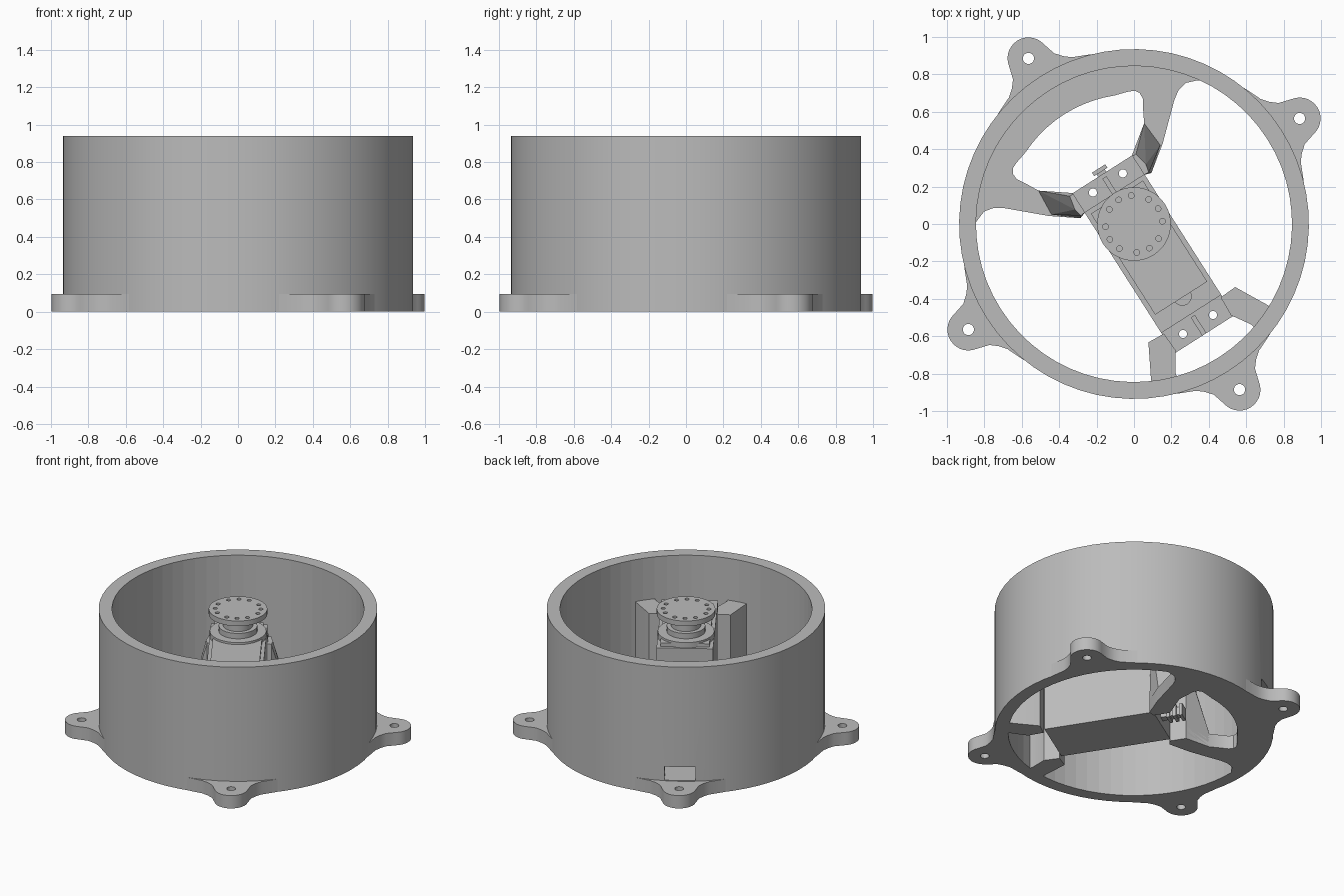
import bpy, bmesh, math
from mathutils import Matrix, Vector

cube = bpy.data.objects.get("Cube")
if cube:
    bpy.data.objects.remove(cube, do_unlink=True)

TILT = math.radians(32.5)          # the whole mechanism is turned about z
TURN = Matrix.Rotation(TILT, 4, "Z")

grey = bpy.data.materials.new("plain_grey")
grey.use_nodes = True
grey.diffuse_color = (0.5, 0.5, 0.5, 1)
grey.node_tree.nodes["Principled BSDF"].inputs["Base Color"].default_value = (0.5, 0.5, 0.5, 1)


def finish(name, bm, spin=0.0, smooth=True):
    """Turn the bmesh into a named object, rotated into the tilted frame."""
    bmesh.ops.recalc_face_normals(bm, faces=bm.faces)
    bm.transform(Matrix.Rotation(spin, 4, "Z") @ TURN)
    mesh = bpy.data.meshes.new(name)
    bm.to_mesh(mesh)
    bm.free()
    mesh.materials.append(grey)
    obj = bpy.data.objects.new(name, mesh)
    bpy.context.collection.objects.link(obj)
    if smooth:
        bpy.ops.object.select_all(action="DESELECT")
        obj.select_set(True)
        bpy.context.view_layer.objects.active = obj
        bpy.ops.object.shade_smooth_by_angle(angle=math.radians(30))
    return obj


def add_prism(bm, points, z0, z1):
    face = bm.faces.new([bm.verts.new((x, y, z0)) for x, y in points])
    top = bmesh.ops.extrude_face_region(bm, geom=[face])["geom"]
    verts = [v for v in top if isinstance(v, bmesh.types.BMVert)]
    bmesh.ops.translate(bm, verts=verts, vec=(0, 0, z1 - z0))


def arc(radius, start, end, steps, cx=0.0, cy=0.0):
    angles = [math.radians(start + (end - start) * i / steps) for i in range(steps + 1)]
    return [(cx + radius * math.cos(a), cy + radius * math.sin(a)) for a in angles]


def circle(radius, cx=0.0, cy=0.0, sides=24):
    return arc(radius, 0, 360, sides, cx, cy)[:-1]


def rect(x0, x1, y0, y1):
    return [(x0, y0), (x1, y0), (x1, y1), (x0, y1)]


def flip(points):
    return [(-x, y) for x, y in reversed(points)]


def prism(name, points, z0, z1, spin=0.0):
    bm = bmesh.new()
    add_prism(bm, points, z0, z1)
    return finish(name, bm, spin)


def cut(obj, outlines, z0, z1, spin=0.0):
    """Subtract prisms from an object, then drop the cutter."""
    bm = bmesh.new()
    for points in outlines:
        add_prism(bm, points, z0, z1)
    cutter = finish("cutter", bm, spin, smooth=False)
    cutter.hide_render = True
    mod = obj.modifiers.new("cut", "BOOLEAN")
    mod.operation, mod.solver, mod.object = "DIFFERENCE", "EXACT", cutter
    bpy.ops.object.select_all(action="DESELECT")
    obj.select_set(True)
    bpy.context.view_layer.objects.active = obj
    bpy.ops.object.modifier_apply(modifier=mod.name)
    bpy.data.objects.remove(cutter, do_unlink=True)


# Round housing wall with the cable slot at the back
shell = prism("housing_wall", circle(0.935, sides=64), 0, 0.94)
cut(shell, [circle(0.845, sides=64)], -0.1, 1.1)
cut(shell, [rect(-0.105, 0.105, 0.7, 1.0)], 0.1, 0.2)

# Four mounting ears with screw holes
half = [(0.87, 0.33), (0.895, 0.28), (0.93, 0.2), (0.96, 0.163), (1.0, 0.13)]
ear = [(x, -y) for x, y in half] + arc(0.112, -80, 80, 14, 1.05) + half[::-1]
for i in range(4):
    spin = i * math.pi / 2
    lug = prism(f"mounting_ear_{i + 1}", ear, 0, 0.095, spin)
    cut(lug, [circle(0.03, 1.05)], -0.1, 0.2, spin)

# Floor web: two spokes joined by a rim strip around a rounded opening
spoke = [(0.18, 0.195), (0.225, 0.18), (0.36, 0.28), (0.54, 0.445), (0.585, 0.475),
         (0.64, 0.487), (0.7, 0.465), (0.74, 0.44)]
opening = [(0.335, 0.425), (0.37, 0.49), (0.4, 0.54), (0.402, 0.575), (0.385, 0.6), (0.35, 0.615)]
rim = arc(0.865, 31, 149, 24)
inner = opening + arc(0.695, 66, 114, 10) + flip(opening)
outline = spoke + rim + flip(spoke) + [(-0.18, 0.31)] + inner[::-1] + [(0.18, 0.31)]
prism("floor_web", outline, 0, 0.1)

# Sloped rear brackets and straight front brackets
foot = [(0.18, 0.195), (0.225, 0.18), (0.345, 0.28), (0.335, 0.425), (0.18, 0.31)]
crest = [(0.18, 0.195), (0.215, 0.19), (0.225, 0.235), (0.21, 0.31), (0.18, 0.31)]
post = [(0.18, -0.58), (0.275, -0.575), (0.37, -0.75), (0.38, -0.78), (0.25, -0.83),
        (0.24, -0.79), (0.175, -0.69)]
for side, label in ((1, "left"), (-1, "right")):
    bm = bmesh.new()
    for ring, z in ((foot, 0), (foot, 0.1), (crest, 0.59)):
        for x, y in ring:
            bm.verts.new((side * x, y, z))
    bmesh.ops.convex_hull(bm, input=bm.verts)
    finish(f"rear_bracket_{label}", bm, smooth=False)
    prism(f"front_bracket_{label}", post if side > 0 else flip(post), 0, 0.63)

# Motor case: main block, raised lid, round boss and cable bump
prism("motor_case", rect(-0.19, 0.19, -0.57, 0.195), 0.02, 0.735)
prism("motor_lid", rect(-0.165, 0.165, -0.47, 0.17), 0.73, 0.76)
prism("lid_boss", circle(0.19, sides=40), 0.73, 0.775)
prism("lid_bump", arc(0.05, 180, 360, 12, 0.01, -0.465), 0.73, 0.75)

# Mounting tabs with screw holes, washers and a middle rib
for label, y0, y1, hole_y in (("rear", 0.19, 0.315, 0.26), ("front", -0.7, -0.565, -0.637)):
    holes = [circle(0.022, x, hole_y, 16) for x in (-0.095, 0.095)]
    tab = prism(f"{label}_tab", rect(-0.19, 0.19, y0, y1), 0.56, 0.61)
    cut(tab, holes, 0.5, 0.7)
    bm = bmesh.new()
    for x in (-0.095, 0.095):
        add_prism(bm, circle(0.043, x, hole_y, 20), 0.609, 0.618)
    washers = finish(f"{label}_washers", bm)
    cut(washers, holes, 0.5, 0.7)
    prism(f"{label}_rib", rect(-0.013, 0.013, y0, y1 - 0.02), 0.6, 0.63)

# Cable strain relief: stacked ribs on the rear end of the case
bm = bmesh.new()
add_prism(bm, rect(-0.025, 0.025, 0.19, 0.35), 0.07, 0.13)
for y in (0.24, 0.285, 0.33):
    add_prism(bm, rect(-0.042, 0.042, y, y + 0.022), 0.055, 0.145)
finish("cable_strain_relief", bm, smooth=False)

# Output shaft and horn disc with twelve screw holes in groups of three
prism("shaft_collar", circle(0.13, sides=32), 0.76, 0.815)
prism("output_shaft", circle(0.1, sides=32), 0.8, 0.91)
horn = prism("horn_disc", circle(0.197, sides=40), 0.9, 0.938)
screws = []
for quarter in range(4):
    for offset in (-27, 0, 27):
        a = math.radians(90 * quarter + offset)
        screws.append(circle(0.015, 0.153 * math.cos(a), 0.153 * math.sin(a), 12))
cut(horn, screws, 0.85, 1.0)
